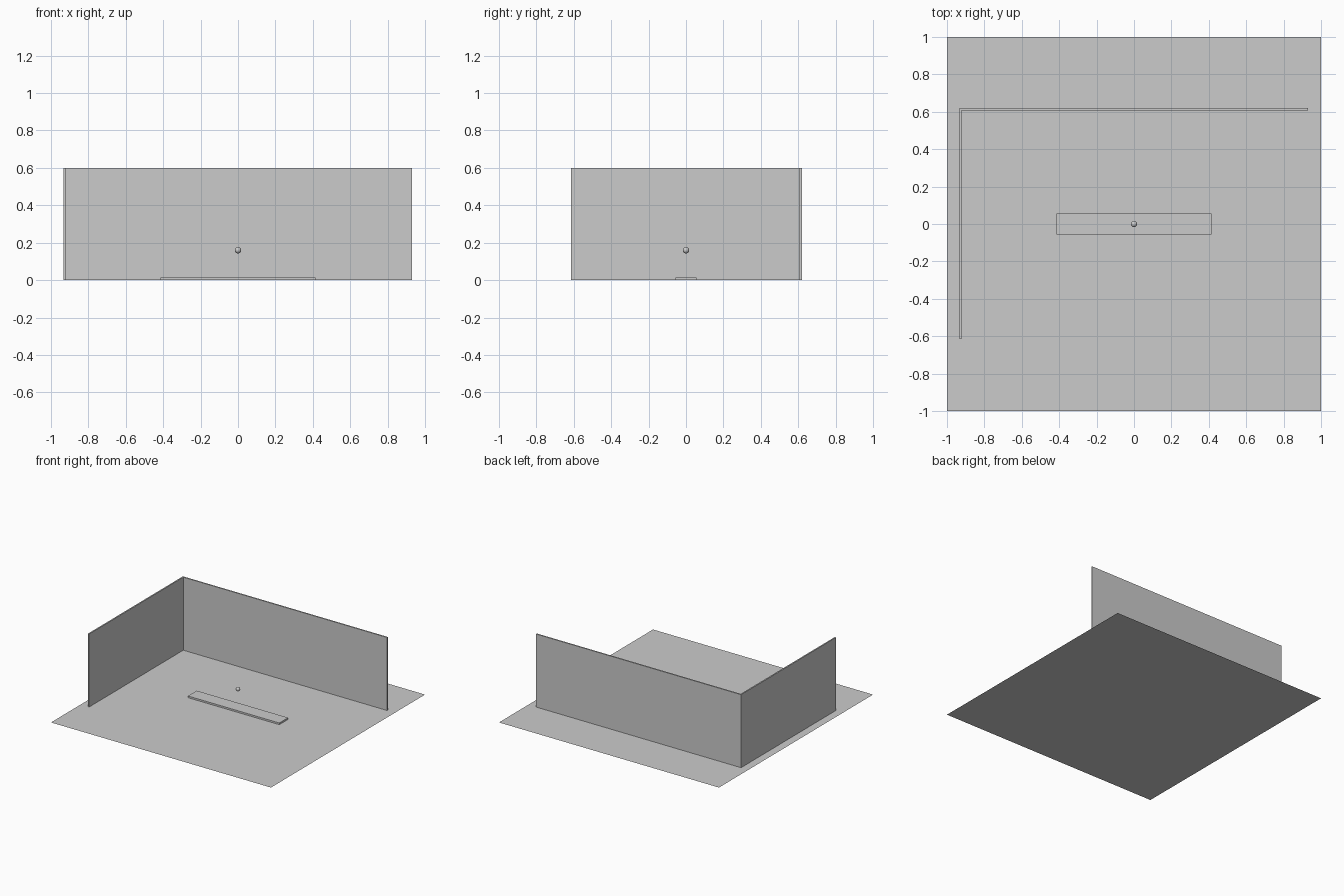
import bpy

if "Cube" in bpy.data.objects:
    bpy.data.objects.remove(bpy.data.objects["Cube"])

grey = bpy.data.materials.new("light_grey")
grey.diffuse_color = (0.6, 0.6, 0.6, 1)
grey.use_nodes = True
grey.node_tree.nodes["Principled BSDF"].inputs["Base Color"].default_value = grey.diffuse_color


def finish(name):
    ob = bpy.context.object
    ob.name = name
    ob.data.materials.append(grey)
    return ob


def box(name, x0, x1, y0, y1, z0, z1):
    bpy.ops.mesh.primitive_cube_add(
        size=1, location=((x0 + x1) / 2, (y0 + y1) / 2, (z0 + z1) / 2))
    ob = finish(name)
    ob.scale = (x1 - x0, y1 - y0, z1 - z0)
    bpy.ops.object.transform_apply(location=False, rotation=False, scale=True)
    return ob


# Floor: a single flat sheet
bpy.ops.mesh.primitive_plane_add(size=2, location=(0, 0, 0))
finish("floor")

# Two thin walls meeting at the back left corner
box("back_wall", -0.933, 0.93, 0.608, 0.619, 0, 0.6)
box("left_wall", -0.934, -0.923, -0.614, 0.614, 0, 0.6)

# Low slab in the middle of the floor
box("slab", -0.415, 0.415, -0.057, 0.057, 0, 0.014)

# Small ball floating above the slab
bpy.ops.mesh.primitive_uv_sphere_add(segments=32, ring_count=16, radius=0.017,
                                     location=(0, 0, 0.16))
finish("ball")
bpy.ops.object.shade_smooth()
